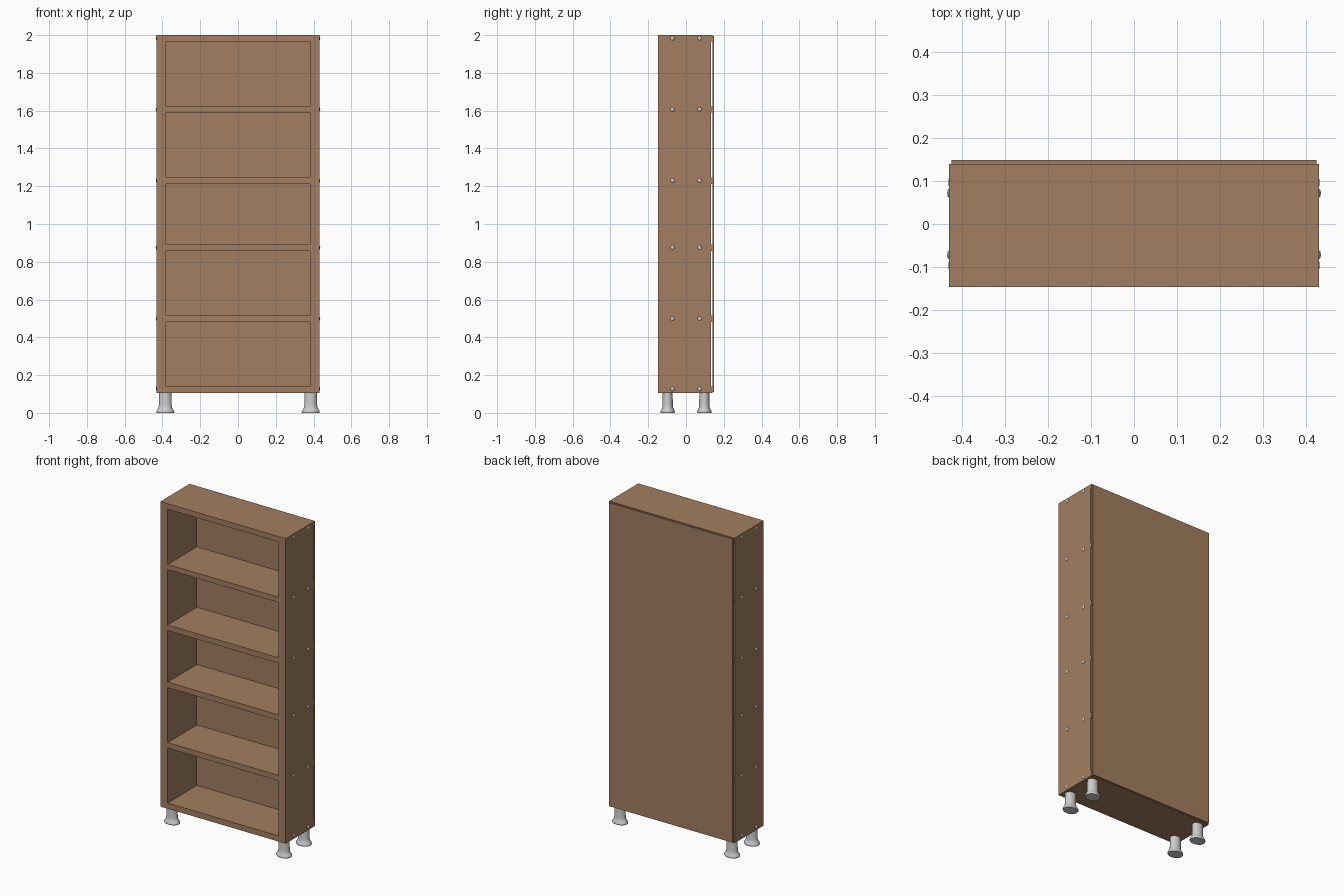
import bpy, bmesh, math
from mathutils import Matrix

if "Cube" in bpy.data.objects:
    bpy.data.objects.remove(bpy.data.objects["Cube"])


def material(name, rgb):
    m = bpy.data.materials.new(name)
    m.diffuse_color = (*rgb, 1)
    m.use_nodes = True
    m.node_tree.nodes["Principled BSDF"].inputs["Base Color"].default_value = m.diffuse_color
    return m


WOOD = material("brown wood", (0.36, 0.21, 0.115))
METAL = material("light grey metal", (0.6, 0.6, 0.6))


def finish(name, bm, mat, smooth=False):
    bmesh.ops.recalc_face_normals(bm, faces=bm.faces)
    me = bpy.data.meshes.new(name)
    bm.to_mesh(me)
    bm.free()
    ob = bpy.data.objects.new(name, me)
    bpy.context.collection.objects.link(ob)
    me.materials.append(mat)
    bpy.ops.object.select_all(action='DESELECT')
    ob.select_set(True)
    bpy.context.view_layer.objects.active = ob
    if smooth:
        bpy.ops.object.shade_smooth_by_angle(angle=math.radians(35))
    return ob


def add_box(bm, x, y, z):
    size = [b - a for a, b in (x, y, z)]
    mid = [(a + b) / 2 for a, b in (x, y, z)]
    bmesh.ops.create_cube(bm, size=1, matrix=Matrix.Translation(mid) @ Matrix.Diagonal((*size, 1)))


def boxes(name, items, mat=WOOD):
    bm = bmesh.new()
    for it in items:
        add_box(bm, *it)
    return finish(name, bm, mat)


def add_lathe(bm, profile, matrix, segs):
    # closed solid turned about local z
    start = [bm.verts.new((r, 0, z)) for r, z in profile]
    edges = [bm.edges.new(p) for p in zip(start, start[1:])]
    bmesh.ops.spin(bm, geom=start + edges, axis=(0, 0, 1), cent=(0, 0, 0),
                   angle=2 * math.pi, steps=segs, use_duplicate=False)
    bmesh.ops.remove_doubles(bm, verts=bm.verts, dist=1e-5)
    bmesh.ops.transform(bm, matrix=matrix, verts=bm.verts)


W, FRONT, SIDE_BACK, RAIL_BACK, BACK = 0.431, -0.147, 0.133, 0.14, 0.149
BOTTOM, TOP = 0.105, 2.0
OPENINGS = [(0.14, 0.482), (0.516, 0.857), (0.892, 1.212), (1.247, 1.59), (1.623, 1.966)]

# carcass: one block with five shelf openings cut through it
carcass = boxes("shelf_carcass", [((-W, W), (FRONT, SIDE_BACK), (BOTTOM, TOP))])
cutter = boxes("opening_cutter", [((-0.38, 0.38), (-0.3, 0.3), o) for o in OPENINGS])
cutter.hide_render = True
mod = carcass.modifiers.new("openings", 'BOOLEAN')
mod.operation, mod.solver, mod.object = 'DIFFERENCE', 'EXACT', cutter
bpy.context.view_layer.objects.active = carcass
bpy.ops.object.modifier_apply(modifier=mod.name)
bpy.data.objects.remove(cutter)

# rear shelf edges, holding the back panel clear of the sides
edges = [BOTTOM] + [z for o in OPENINGS for z in o] + [TOP]
boxes("rear_shelf_edges", [((-W, W), (SIDE_BACK, RAIL_BACK), (a, b))
                           for a, b in zip(edges[::2], edges[1::2])])

# back panel
boxes("back_panel", [((-0.425, 0.425), (RAIL_BACK, BACK), (0.11, 1.995))])

# turned feet, slightly oval in plan
FOOT = [(0, 0), (0.046, 0), (0.048, 0.004), (0.047, 0.011), (0.041, 0.018),
        (0.036, 0.028), (0.034, 0.042), (0.033, 0.106), (0, 0.106)]
for sx, side in ((-1, "left"), (1, "right")):
    for sy, end in ((-1, "front"), (1, "back")):
        bm = bmesh.new()
        add_lathe(bm, FOOT, Matrix.Translation((0.385 * sx, 0.097 * sy, 0))
                  @ Matrix.Diagonal((1, 0.8, 1, 1)), 32)
        finish(f"{end}_{side}_foot", bm, METAL, True)

# domed screw heads at both ends of every shelf
HEAD = [(0, -0.002), (0.0105, -0.002), (0.0105, 0.0005), (0.008, 0.003), (0.004, 0.0042), (0, 0.0045)]
for sx, side in ((-1, "left"), (1, "right")):
    for i, z in enumerate((0.127, 0.499, 0.874, 1.23, 1.607, 1.983)):
        for y, end in ((-0.072, "front"), (0.072, "back")):
            bm = bmesh.new()
            add_lathe(bm, HEAD, Matrix.Translation((W * sx, y, z))
                      @ Matrix.Rotation(sx * math.pi / 2, 4, 'Y'), 16)
            finish(f"{side}_{end}_screw_{i + 1}", bm, METAL, True)
